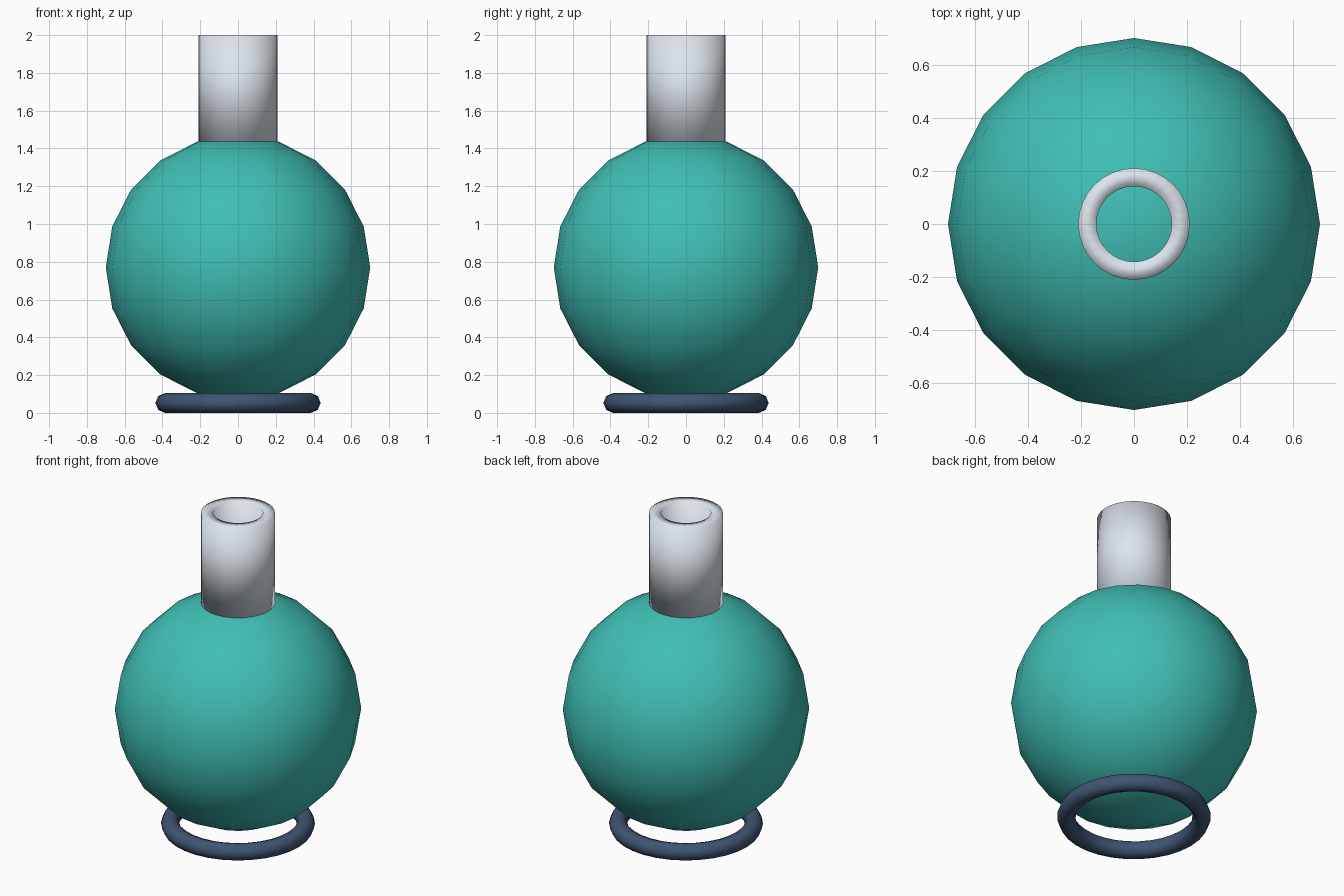
import bpy
import bmesh
import math

if "Cube" in bpy.data.objects:
    bpy.data.objects.remove(bpy.data.objects["Cube"])


def finish(obj, name, color):
    """Name, colour and smooth a part."""
    obj.name = name
    mat = bpy.data.materials.new(name + "_colour")
    mat.diffuse_color = (*color, 1.0)
    mat.use_nodes = True
    mat.node_tree.nodes["Principled BSDF"].inputs["Base Color"].default_value = mat.diffuse_color
    obj.data.materials.append(mat)
    for poly in obj.data.polygons:
        poly.use_smooth = True
    return obj


def tube(z0, z1, r_out, r_in, sides):
    """Hollow cylinder with flat rims, made by spinning a rectangular profile."""
    bm = bmesh.new()
    profile = [(r_out, z0), (r_out, z1), (r_in, z1), (r_in, z0)]
    rings = [[bm.verts.new((r * math.cos(2 * math.pi * i / sides),
                            r * math.sin(2 * math.pi * i / sides), z))
              for i in range(sides)] for r, z in profile]
    for k in range(4):
        a, b = rings[k], rings[(k + 1) % 4]
        for i in range(sides):
            j = (i + 1) % sides
            bm.faces.new((a[i], a[j], b[j], b[i]))
    mesh = bpy.data.meshes.new("tube")
    bm.to_mesh(mesh)
    bm.free()
    obj = bpy.data.objects.new("tube", mesh)
    bpy.context.collection.objects.link(obj)
    return obj


# Round body
bpy.ops.mesh.primitive_uv_sphere_add(segments=20, ring_count=10, radius=0.7,
                                     location=(0, 0, 0.77))
finish(bpy.context.object, "flask_body", (0.05, 0.52, 0.46))

# Open neck
finish(tube(1.43, 2.0, 0.21, 0.142, 32), "flask_neck", (0.72, 0.78, 0.84))

# Stand ring
bpy.ops.mesh.primitive_torus_add(major_radius=0.385, minor_radius=0.0525,
                                 major_segments=32, minor_segments=8,
                                 location=(0, 0, 0.0525))
finish(bpy.context.object, "stand_ring", (0.05, 0.09, 0.17))
